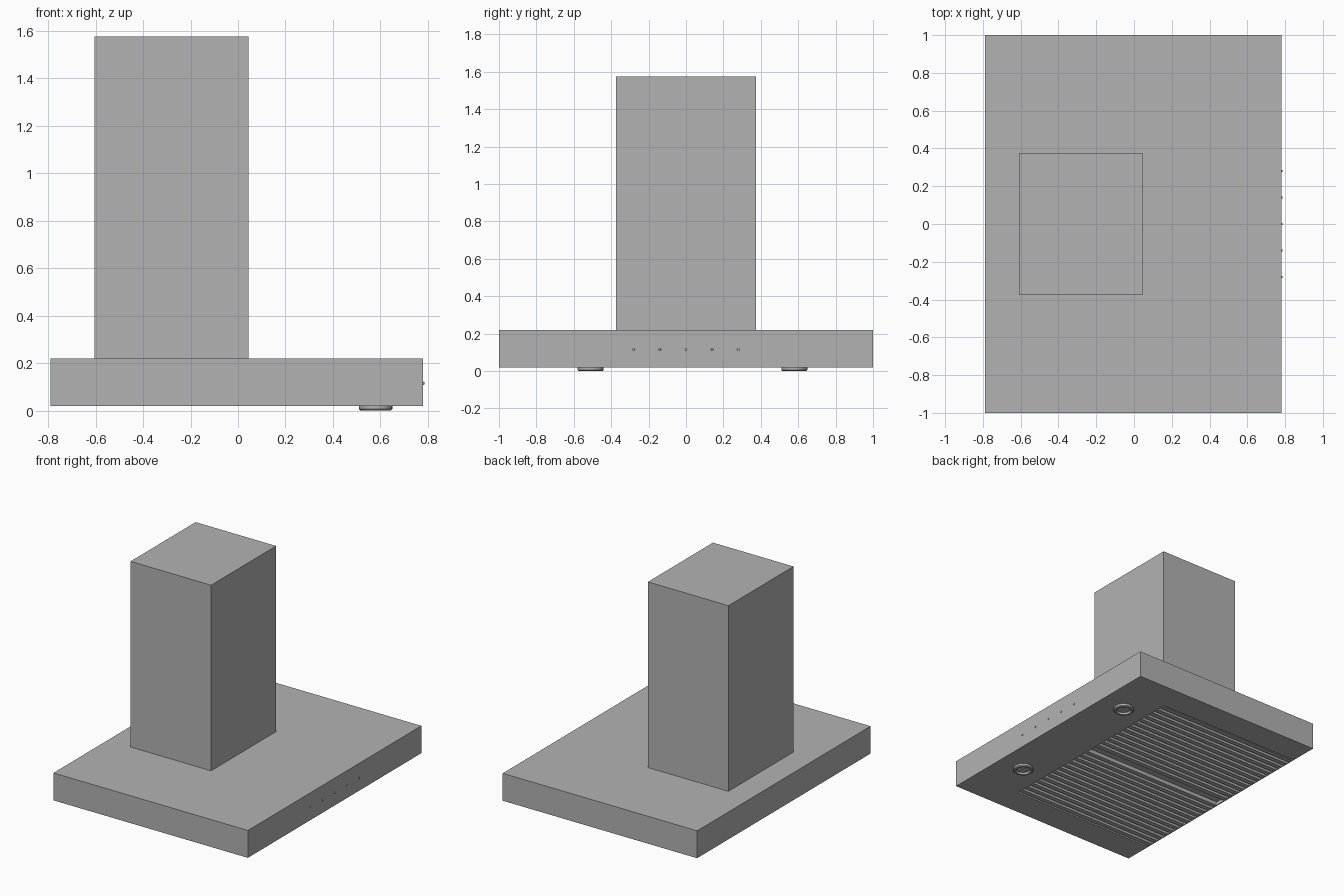
import bpy, bmesh
from math import pi
from mathutils import Matrix

if "Cube" in bpy.data.objects:
    bpy.data.objects.remove(bpy.data.objects["Cube"], do_unlink=True)


def material(name, value):
    m = bpy.data.materials.new(name)
    m.use_nodes = True
    m.diffuse_color = (value, value, value, 1)
    bsdf = next(n for n in m.node_tree.nodes if n.type == "BSDF_PRINCIPLED")
    bsdf.inputs["Base Color"].default_value = m.diffuse_color
    return m


steel = material("brushed_grey", 0.45)


def finish(bm, name):
    bmesh.ops.recalc_face_normals(bm, faces=bm.faces)
    mesh = bpy.data.meshes.new(name)
    bm.to_mesh(mesh)
    bm.free()
    mesh.materials.append(steel)
    obj = bpy.data.objects.new(name, mesh)
    bpy.context.collection.objects.link(obj)
    return obj


def box(name, low, high):
    bm = bmesh.new()
    bmesh.ops.create_cube(bm, size=1)
    for v in bm.verts:
        v.co = [(a + b) / 2 + c * (b - a) for a, b, c in zip(low, high, v.co)]
    return finish(bm, name)


def lathe(name, profile, centre, steps=32):
    """Spin a (radius, height) profile about a vertical axis."""
    bm = bmesh.new()
    verts = [bm.verts.new((r, 0, z)) for r, z in profile]
    edges = [bm.edges.new(pair) for pair in zip(verts, verts[1:])]
    bmesh.ops.spin(bm, geom=verts + edges, cent=(0, 0, 0), axis=(0, 0, 1),
                   angle=2 * pi, steps=steps)
    bmesh.ops.remove_doubles(bm, verts=bm.verts, dist=0.0001)
    bmesh.ops.translate(bm, verts=bm.verts, vec=centre)
    return finish(bm, name)


# Canopy with a shallow filter recess underneath
BACK, FRONT, BASE = -0.79, 0.78, 0.02
RECESS_FRONT, RECESS_SIDE, DEPTH = 0.39, 0.79, 0.025
canopy = box("canopy", (BACK, -1, BASE), (FRONT, 1, 0.22))
cutter = box("recess_cutter", (BACK + 0.008, -RECESS_SIDE, -0.05),
             (RECESS_FRONT, RECESS_SIDE, BASE + DEPTH))
cut = canopy.modifiers.new("filter_recess", "BOOLEAN")
cut.operation, cut.object, cut.solver = "DIFFERENCE", cutter, "EXACT"
bpy.context.view_layer.objects.active = canopy
canopy.select_set(True)
bpy.ops.object.modifier_apply(modifier=cut.name)
bpy.data.objects.remove(cutter, do_unlink=True)

# Chimney duct
box("chimney", (-0.605, -0.375, 0.22), (0.045, 0.375, 1.575))

# Two baffle filters, each a row of tapered slats
SLATS, GAP = 13, 0.03
pitch = (RECESS_SIDE - GAP) / SLATS
for side, label in ((1, "left"), (-1, "right")):
    bm = bmesh.new()
    for i in range(SLATS):
        y = side * (GAP + (i + 0.5) * pitch)
        ends = []
        for x in (BACK + 0.01, RECESS_FRONT - 0.01):
            section = ((-0.42, DEPTH), (-0.3, 0.002), (0.3, 0.002), (0.42, DEPTH))
            ends.append([bm.verts.new((x, y + t * pitch, BASE + z))
                         for t, z in section])
        a, b = ends
        bm.faces.new(a)
        bm.faces.new(b)
        for k in range(4):
            n = (k + 1) % 4
            bm.faces.new((a[k], a[n], b[n], b[k]))
    finish(bm, "baffle_filter_" + label)

# Round lamps with a raised rim and sunken lens
for y, label in ((0.58, "left"), (-0.51, "right")):
    lathe("lamp_" + label,
          ((0.07, BASE), (0.07, 0.006), (0.064, 0), (0.052, 0),
           (0.046, 0.014), (0, 0.014)), (0.58, y, 0))

# Row of push buttons on the control edge
for i in range(-2, 3):
    bm = bmesh.new()
    bmesh.ops.create_cone(bm, cap_ends=True, segments=16, radius1=0.007,
                          radius2=0.005, depth=0.006,
                          matrix=Matrix.Translation((FRONT + 0.002, i * 0.14, 0.115))
                          @ Matrix.Rotation(pi / 2, 4, "Y"))
    finish(bm, "button_%d" % (i + 3))
